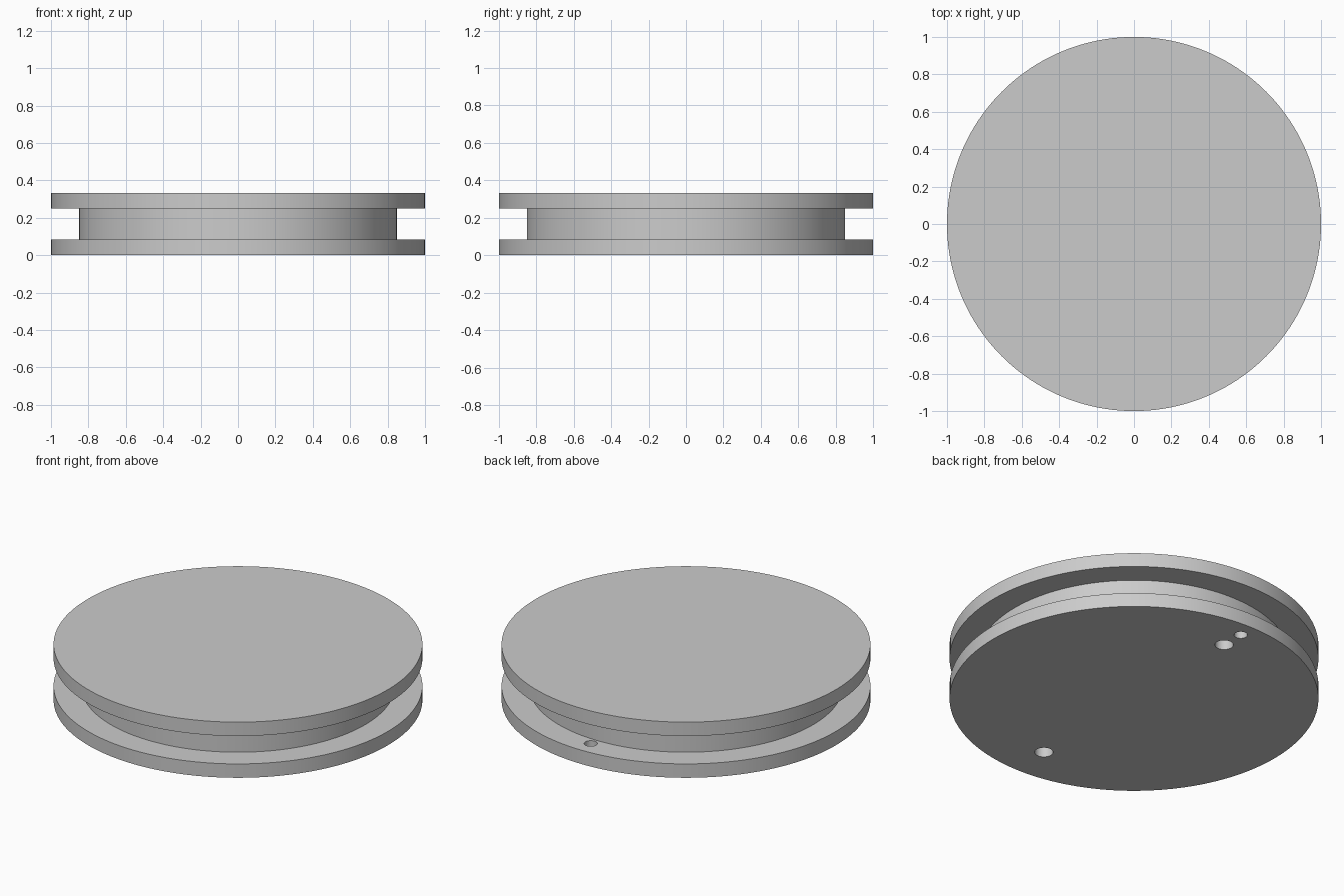
import bpy
import math

if "Cube" in bpy.data.objects:
    bpy.data.objects.remove(bpy.data.objects["Cube"], do_unlink=True)

grey = bpy.data.materials.new("plain grey")
grey.use_nodes = True
grey.diffuse_color = (0.6, 0.6, 0.6, 1)
grey.node_tree.nodes["Principled BSDF"].inputs["Base Color"].default_value = (0.6, 0.6, 0.6, 1)

PLATE = 0.083   # flange thickness
HEIGHT = 0.333  # overall height


def disc(name, radius, bottom, top, x=0, y=0, sides=160):
    bpy.ops.mesh.primitive_cylinder_add(
        vertices=sides, radius=radius, depth=top - bottom,
        location=(x, y, (bottom + top) / 2))
    obj = bpy.context.object
    obj.name = name
    obj.data.materials.append(grey)
    return obj


def select_only(obj):
    bpy.ops.object.select_all(action='DESELECT')
    obj.select_set(True)
    bpy.context.view_layer.objects.active = obj


def drill(target, y, radius):
    cutter = disc("hole_cutter", radius, -0.1, PLATE + 0.1, y=y, sides=48)
    cutter.hide_render = True
    cut = target.modifiers.new("hole", 'BOOLEAN')
    cut.operation = 'DIFFERENCE'
    cut.solver = 'EXACT'
    cut.object = cutter
    select_only(target)
    bpy.ops.object.modifier_apply(modifier=cut.name)
    bpy.data.objects.remove(cutter, do_unlink=True)


# Two flanges joined by a narrower hub
lower_flange = disc("lower_flange", 1.0, 0, PLATE)
hub = disc("hub", 0.85, PLATE, HEIGHT - PLATE)
upper_flange = disc("upper_flange", 1.0, HEIGHT - PLATE, HEIGHT)

# Two holes closed off by the hub, and one open hole in the rim
for hole_y, hole_radius in ((0.76, 0.05), (-0.76, 0.05), (0.9, 0.036)):
    drill(lower_flange, hole_y, hole_radius)

# Smooth walls with crisp rims
for part in (lower_flange, hub, upper_flange):
    select_only(part)
    bpy.ops.object.shade_smooth_by_angle(angle=math.radians(30))
